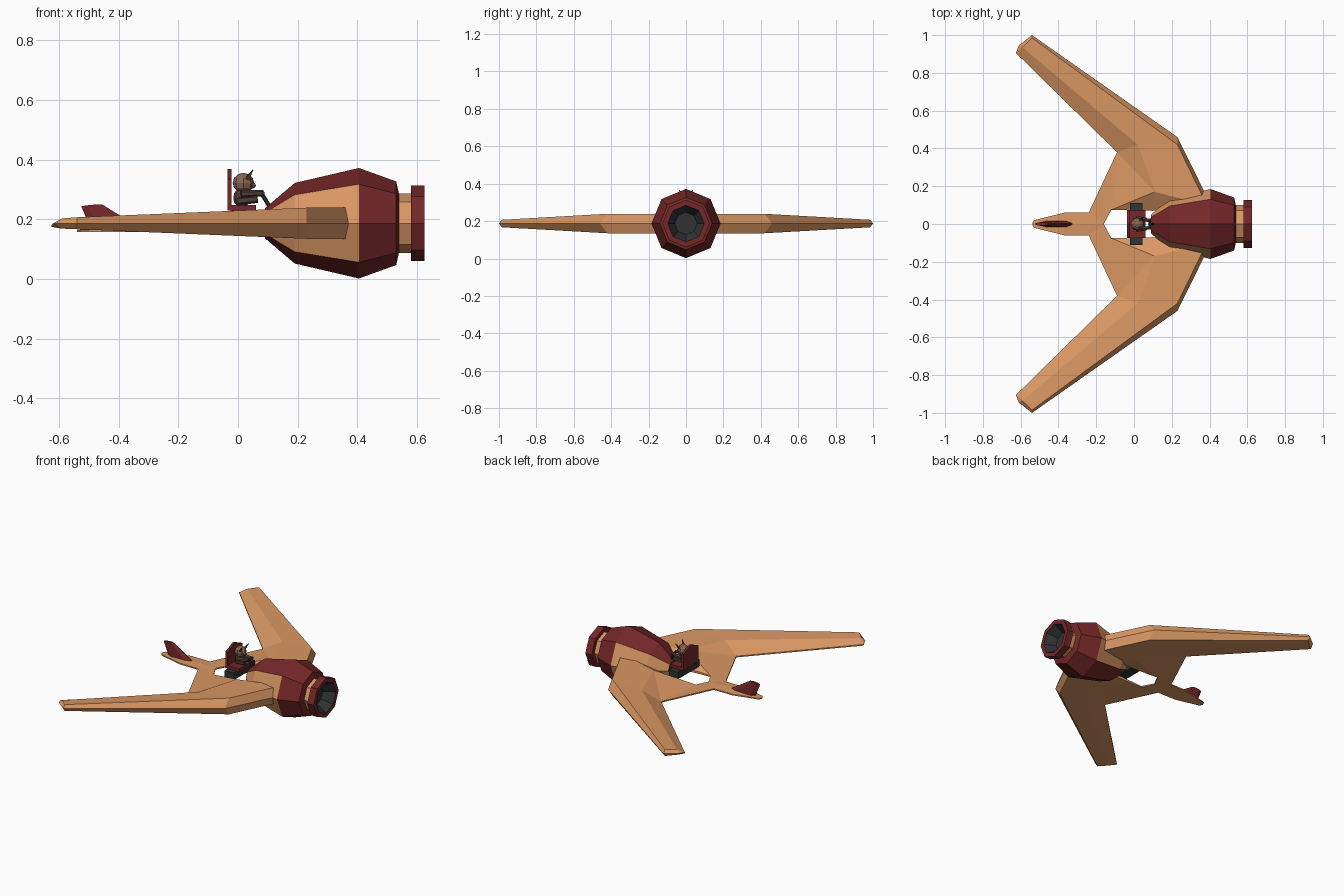
import bpy, bmesh, math
from mathutils import Vector

if "Cube" in bpy.data.objects:
    bpy.data.objects.remove(bpy.data.objects["Cube"])

ZC = 0.187  # height of the main axis


def mat(name, rgb):
    m = bpy.data.materials.new(name)
    m.diffuse_color = (*rgb, 1)
    m.use_nodes = True
    m.node_tree.nodes["Principled BSDF"].inputs["Base Color"].default_value = m.diffuse_color
    return m


TAN = mat("tan_paint", (0.70, 0.31, 0.125))
RED = mat("dark_red_paint", (0.175, 0.02, 0.021))
DARK = mat("dark_metal", (0.03, 0.032, 0.034))
FUR = mat("fur", (0.24, 0.13, 0.085))
CLOTH = mat("flight_suit", (0.085, 0.05, 0.038))


def finish(name, bm, *mats):
    bmesh.ops.recalc_face_normals(bm, faces=bm.faces)
    me = bpy.data.meshes.new(name)
    bm.to_mesh(me)
    bm.free()
    ob = bpy.data.objects.new(name, me)
    bpy.context.collection.objects.link(ob)
    for m in mats:
        me.materials.append(m)
    return ob


def lathe(name, profile, *mats, cap=(True, True), pick=None):
    """Eight-sided turned shape along x from (x, radius) pairs."""
    bm = bmesh.new()
    rings = [[bm.verts.new((x, r * math.cos(k * math.pi / 4), ZC + r * math.sin(k * math.pi / 4)))
              for k in range(8)] for x, r in profile]
    for i in range(len(rings) - 1):
        for k in range(8):
            n = (k + 1) % 8
            f = bm.faces.new((rings[i][k], rings[i][n], rings[i + 1][n], rings[i + 1][k]))
            f.material_index = pick(i, k) if pick else 0
    if cap[0]:
        bm.faces.new(rings[0])
    if cap[1]:
        bm.faces.new(rings[-1])
    return finish(name, bm, *mats)


def bridge(name, lower, upper, m):
    """Closed solid between two matching outlines."""
    bm = bmesh.new()
    a, b = ([bm.verts.new(p) for p in pts] for pts in (lower, upper))
    for k in range(len(a)):
        n = (k + 1) % len(a)
        bm.faces.new((a[k], a[n], b[n], b[k]))
    bm.faces.new(a)
    bm.faces.new(b)
    return finish(name, bm, m)


def box(name, lo, hi, m):
    xy = [(lo[0], lo[1]), (hi[0], lo[1]), (hi[0], hi[1]), (lo[0], hi[1])]
    return bridge(name, [(*p, lo[2]) for p in xy], [(*p, hi[2]) for p in xy], m)


def rod(name, a, b, r1, r2, m, sides=6):
    a, b = Vector(a), Vector(b)
    bm = bmesh.new()
    bmesh.ops.create_cone(bm, cap_ends=True, segments=sides, radius1=r1, radius2=r2, depth=(b - a).length)
    q = (b - a).to_track_quat('Z', 'Y')
    for v in bm.verts:
        v.co = q @ v.co + (a + b) / 2
    return finish(name, bm, m)


def ball(name, c, size, m, u=8, v=6):
    bm = bmesh.new()
    bmesh.ops.create_uvsphere(bm, u_segments=u, v_segments=v, radius=1)
    for p in bm.verts:
        p.co = [c[i] + p.co[i] * size[i] for i in range(3)]
    return finish(name, bm, m)


# Engine pod: red with tan side panels on the rear two bands
lathe("engine_pod", [(0.09, 0.05), (0.19, 0.135), (0.405, 0.185), (0.53, 0.14), (0.54, 0.095)],
      RED, TAN, pick=lambda i, k: 1 if i < 2 and k in (0, 3, 4, 7) else 0)
lathe("engine_neck", [(0.53, 0.1), (0.59, 0.1)], TAN, cap=(False, False))
lathe("intake_ring", [(0.58, 0.095), (0.58, 0.127), (0.625, 0.127), (0.625, 0.098)],
      RED, cap=(False, False))
lathe("intake_recess", [(0.625, 0.098), (0.56, 0.06)], DARK, cap=(False, True))

# Wing and tail frame: half plan with (x, y, top, bottom) about the axis height.
# The underside is nearly flat and the top slopes down to a thin trailing edge.
P = {
    'A': (0.388, 0.14, 0, 0), 'B': (0.23, 0.46, 0, 0), 'C': (-0.54, 1.0, 0, 0), 'D': (-0.61, 0.945, 0, 0),
    'a': (0.385, 0.10, 0.052, -0.052), 'b': (0.23, 0.42, 0.052, -0.052),
    'c': (-0.54, 0.985, 0.02, -0.02), 'd': (-0.59, 0.935, 0.016, -0.018),
    'm': (0.11, 0.17, 0.045, -0.046), 'n': (0.02, 0.42, 0.036, -0.042),
    'E': (-0.625, 0.905, -0.004, -0.012), 'F': (-0.09, 0.38, -0.022, -0.03),
    'G': (-0.24, 0.06, -0.022, -0.03), 'H': (-0.37, 0.06, -0.022, -0.03),
    'I': (-0.53, 0.02, -0.022, -0.03), 'i': (-0.54, 0, -0.022, -0.03),
    'h': (-0.37, 0, -0.018, -0.03), 'g': (-0.24, 0, -0.018, -0.03),
    'J': (-0.16, 0, -0.022, -0.03), 'K': (-0.12, 0.075, -0.022, -0.03), 'L': (0.10, 0.07, -0.015, -0.035),
}
bm = bmesh.new()
top = {k: bm.verts.new((x, y, ZC + t)) for k, (x, y, t, b) in P.items()}
bot = {k: bm.verts.new((x, y, ZC + b)) if b else top[k] for k, (x, y, t, b) in P.items()}
for f in ("abnm", "bcdn", "dEFn", "mnF", "mFK", "mKL", "amL", "FGJK", "GgJ", "GHhg", "HIih",
          "AabB", "BbcC", "CcdD", "DdE"):
    for side in (top, bot):
        bm.faces.new([side[k] for k in f])
bm.faces.new((top['D'], top['E'], bot['E']))
for chain in ("EFGHIi", "JKL"):
    for p, q in zip(chain, chain[1:]):
        bm.faces.new((top[p], top[q], bot[q], bot[p]))
wing = finish("wings_and_tail", bm, TAN)
mod = wing.modifiers.new("mirror", 'MIRROR')
mod.use_axis = (False, True, False)
mod.use_clip = True

# Tail fin with a thick middle and thin ends
def fin_outline(pts):
    return pts + [(x, -y, z) for x, y, z in reversed(pts)]


bridge("tail_fin",
       fin_outline([(-0.49, 0.003, 0.16), (-0.46, 0.017, 0.16), (-0.35, 0.017, 0.16), (-0.31, 0.003, 0.16)]),
       fin_outline([(-0.525, 0.002, 0.244), (-0.505, 0.008, 0.247), (-0.475, 0.008, 0.25),
                    (-0.455, 0.002, 0.25)]), RED)

# Seat on a cross beam, with a gabled back plate
box("seat_beam", (-0.02, -0.11, 0.185), (0.045, 0.11, 0.23), DARK)
box("seat_pan", (-0.025, -0.075, 0.228), (0.06, 0.075, 0.248), RED)
back = [(-0.075, 0.23), (0.075, 0.23), (0.075, 0.335), (0, 0.368), (-0.075, 0.335)]
bridge("seat_back", [(-0.036, *p) for p in back], [(-0.022, *p) for p in back], RED)

# Pilot
ball("pilot_torso", (0.012, 0, 0.272), (0.028, 0.03, 0.034), CLOTH)
ball("pilot_head", (0.018, 0, 0.322), (0.036, 0.034, 0.034), FUR)
ball("pilot_snout", (0.048, 0, 0.314), (0.014, 0.014, 0.011), FUR, 6, 4)
for s, side in ((1, "left"), (-1, "right")):
    rod(f"pilot_ear_{side}", (0.03, s * 0.02, 0.335), (0.05, s * 0.036, 0.366), 0.009, 0.002, CLOTH, 4)
    rod(f"pilot_arm_{side}", (0.01, s * 0.032, 0.285), (0.085, s * 0.018, 0.288), 0.013, 0.01, CLOTH)
    rod(f"pilot_leg_{side}", (0.0, s * 0.018, 0.262), (0.065, s * 0.024, 0.268), 0.015, 0.013, CLOTH)

# Control yoke
rod("control_column", (0.12, 0, 0.22), (0.08, 0, 0.285), 0.007, 0.007, DARK)
rod("control_grip", (0.083, -0.03, 0.287), (0.083, 0.03, 0.287), 0.007, 0.007, DARK)
